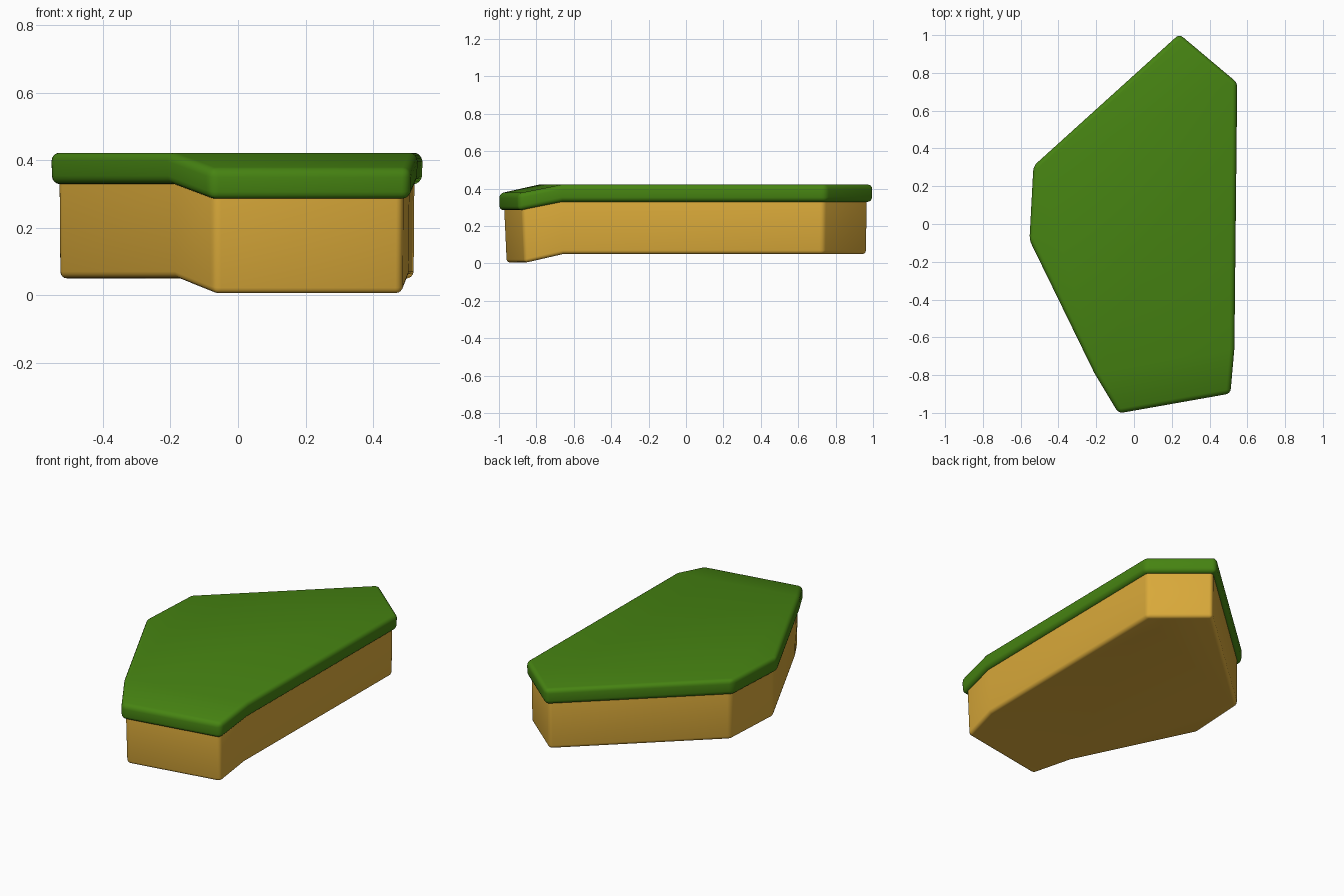
import bpy, bmesh, math
from mathutils import Vector

if "Cube" in bpy.data.objects:
    bpy.data.objects.remove(bpy.data.objects["Cube"])

# Plan outline of the slab (counter-clockwise) with the drop in height at each corner
OUTLINE = [(0.24, 1.006, 0), (-0.533, 0.307, 0), (-0.554, -0.085, 0), (-0.21, -0.79, 0),
           (-0.082, -1.003, -0.048), (0.511, -0.898, -0.048), (0.532, -0.66, 0), (0.547, 0.748, 0)]


def material(name, color):
    m = bpy.data.materials.new(name)
    m.diffuse_color = (*color, 1)
    m.use_nodes = True
    m.node_tree.nodes["Principled BSDF"].inputs["Base Color"].default_value = m.diffuse_color
    return m


def inset(points, d):
    """Move every side of the outline inward by d."""
    out = []
    n = len(points)
    for i in range(n):
        a, b, c = (Vector(points[(i + k) % n][:2]) for k in (-1, 0, 1))
        u, v = (b - a).normalized(), (c - b).normalized()
        n1, n2 = Vector((-u.y, u.x)), Vector((-v.y, v.x))
        p = b + (n1 + n2) * d / (1 + n1.dot(n2))
        out.append((p.x, p.y, points[i][2]))
    return out


def slab(name, top_pts, bottom_pts, z0, z1, bevel, mat):
    """Bent prism, folded along the line between corners 3 and 6."""
    bm = bmesh.new()
    lo = [bm.verts.new((x, y, z0 + dz)) for x, y, dz in bottom_pts]
    hi = [bm.verts.new((x, y, z1 + dz)) for x, y, dz in top_pts]
    n = len(lo)
    for ring in (lo, hi):
        bm.faces.new([ring[i] for i in (0, 1, 2, 3, 6, 7)])
        bm.faces.new([ring[i] for i in (3, 4, 5, 6)])
    for i in range(n):
        j = (i + 1) % n
        bm.faces.new((lo[i], lo[j], hi[j], hi[i]))
    bmesh.ops.recalc_face_normals(bm, faces=bm.faces)
    edges = [e for e in bm.edges if e.calc_face_angle() > math.radians(20)]
    bmesh.ops.bevel(bm, geom=edges, offset=bevel, segments=4, profile=0.5,
                    affect='EDGES', clamp_overlap=True)
    me = bpy.data.meshes.new(name)
    bm.to_mesh(me)
    bm.free()
    me.materials.append(mat)
    ob = bpy.data.objects.new(name, me)
    bpy.context.collection.objects.link(ob)
    bpy.context.view_layer.objects.active = ob
    ob.select_set(True)
    bpy.ops.object.shade_smooth_by_angle(angle=math.radians(30))
    ob.select_set(False)


grass = material("grass green", (0.062, 0.23, 0.006))
earth = material("sandy earth", (0.70, 0.40, 0.042))

# Grass cap overhanging the earth block
slab("grass_cap", OUTLINE, inset(OUTLINE, 0.002), 0.329, 0.422, 0.025, grass)

# Earth block, its front leaning slightly back toward the base
body = inset(OUTLINE, 0.024)
base = [(x * 0.995, y * 0.995 + (0.01 if dz else 0), dz) for x, y, dz in body]
slab("earth_block", body, base, 0.05, 0.37, 0.02, earth)
